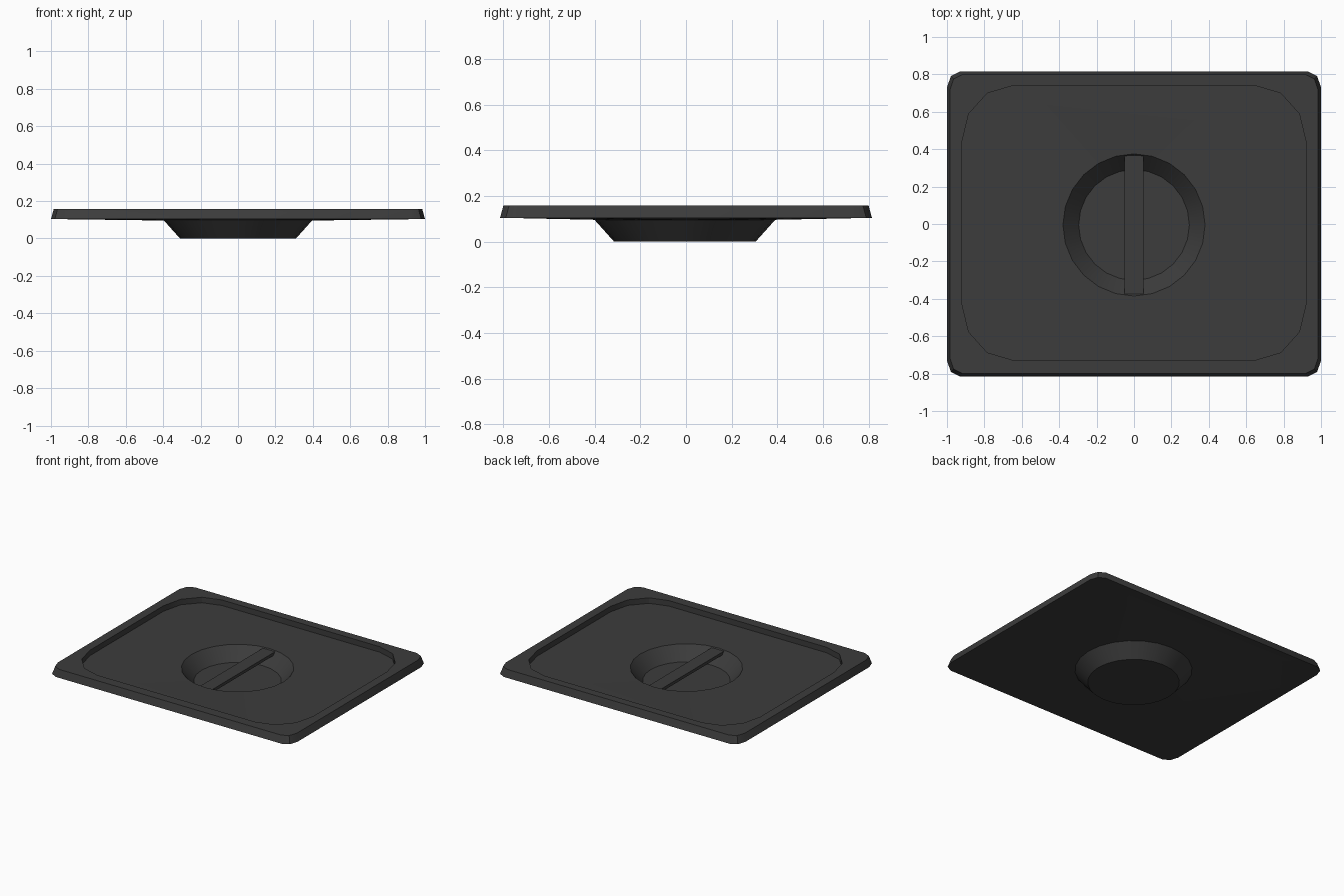
import bpy
import bmesh
from math import cos, sin, pi, radians

cube = bpy.data.objects.get("Cube")
if cube:
    bpy.data.objects.remove(cube)

steel = bpy.data.materials.new("dark grey")
steel.use_nodes = True
colour = (0.045, 0.045, 0.045, 1)
steel.diffuse_color = colour
steel.node_tree.nodes["Principled BSDF"].inputs["Base Color"].default_value = colour


def rounded_rect(bm, hx, hy, rx, ry, segs, z, cy=0.0):
    """Ring of vertices around a rectangle with rounded corners."""
    ring = []
    for q, (sx, sy) in enumerate([(1, 1), (-1, 1), (-1, -1), (1, -1)]):
        for i in range(segs + 1):
            a = (q + i / segs) * pi / 2
            ring.append(bm.verts.new((sx * (hx - rx) + rx * cos(a),
                                      cy + sy * (hy - ry) + ry * sin(a), z)))
    return ring


def circle(bm, r, z, sides=24, cy=-0.005):
    return [bm.verts.new((r * cos(2 * pi * i / sides), cy + r * sin(2 * pi * i / sides), z))
            for i in range(sides)]


def loop_edges(bm, ring):
    pairs = zip(ring, ring[1:] + ring[:1])
    return [bm.edges.get(p) or bm.edges.new(p) for p in pairs]


def wall(bm, a, b):
    """Quads between two rings of equal count."""
    for i in range(len(a)):
        j = (i + 1) % len(a)
        bm.faces.new((a[i], a[j], b[j], b[i]))


def panel(bm, outer, inner):
    """Sheet between two rings of different count."""
    edges = loop_edges(bm, outer) + loop_edges(bm, inner)
    bmesh.ops.triangle_fill(bm, edges=edges, use_beauty=True, normal=(0, 0, 1))


def finish(bm, name):
    bmesh.ops.recalc_face_normals(bm, faces=bm.faces[:])
    mesh = bpy.data.meshes.new(name)
    bm.to_mesh(mesh)
    bm.free()
    mesh.materials.append(steel)
    obj = bpy.data.objects.new(name, mesh)
    bpy.context.collection.objects.link(obj)
    bpy.ops.object.select_all(action="DESELECT")
    obj.select_set(True)
    bpy.context.view_layer.objects.active = obj
    bpy.ops.object.shade_smooth_by_angle(angle=radians(30))
    return obj


# Lid: raised rim, recessed floor and hollow central bowl as one closed skin
bm = bmesh.new()
skirt = rounded_rect(bm, 1.0, 0.815, 0.07, 0.085, 2, 0.103)
rim = rounded_rect(bm, 0.985, 0.80, 0.07, 0.085, 2, 0.158)
recess_top = rounded_rect(bm, 0.92, 0.733, 0.27, 0.30, 3, 0.158, 0.006)
recess_low = rounded_rect(bm, 0.92, 0.733, 0.27, 0.30, 3, 0.117, 0.006)
under = rounded_rect(bm, 0.92, 0.733, 0.27, 0.30, 3, 0.103, 0.006)
bowl_top, bowl_floor = circle(bm, 0.38, 0.109), circle(bm, 0.296, 0.014)
bowl_under, bowl_base = circle(bm, 0.396, 0.096), circle(bm, 0.31, 0)

wall(bm, skirt, rim)
panel(bm, rim, recess_top)
wall(bm, recess_top, recess_low)
panel(bm, recess_low, bowl_top)
wall(bm, bowl_top, bowl_floor)
bm.faces.new(bowl_floor)
panel(bm, skirt, under)
panel(bm, under, bowl_under)
wall(bm, bowl_under, bowl_base)
bm.faces.new(bowl_base)
finish(bm, "lid")

# Handle: flat bar spanning the bowl
bm = bmesh.new()
bmesh.ops.create_cube(bm, size=1)
for v in bm.verts:
    v.co = (v.co.x * 0.1, v.co.y * 0.74 - 0.005, 0.092 + v.co.z * 0.022)
finish(bm, "handle_bar")
